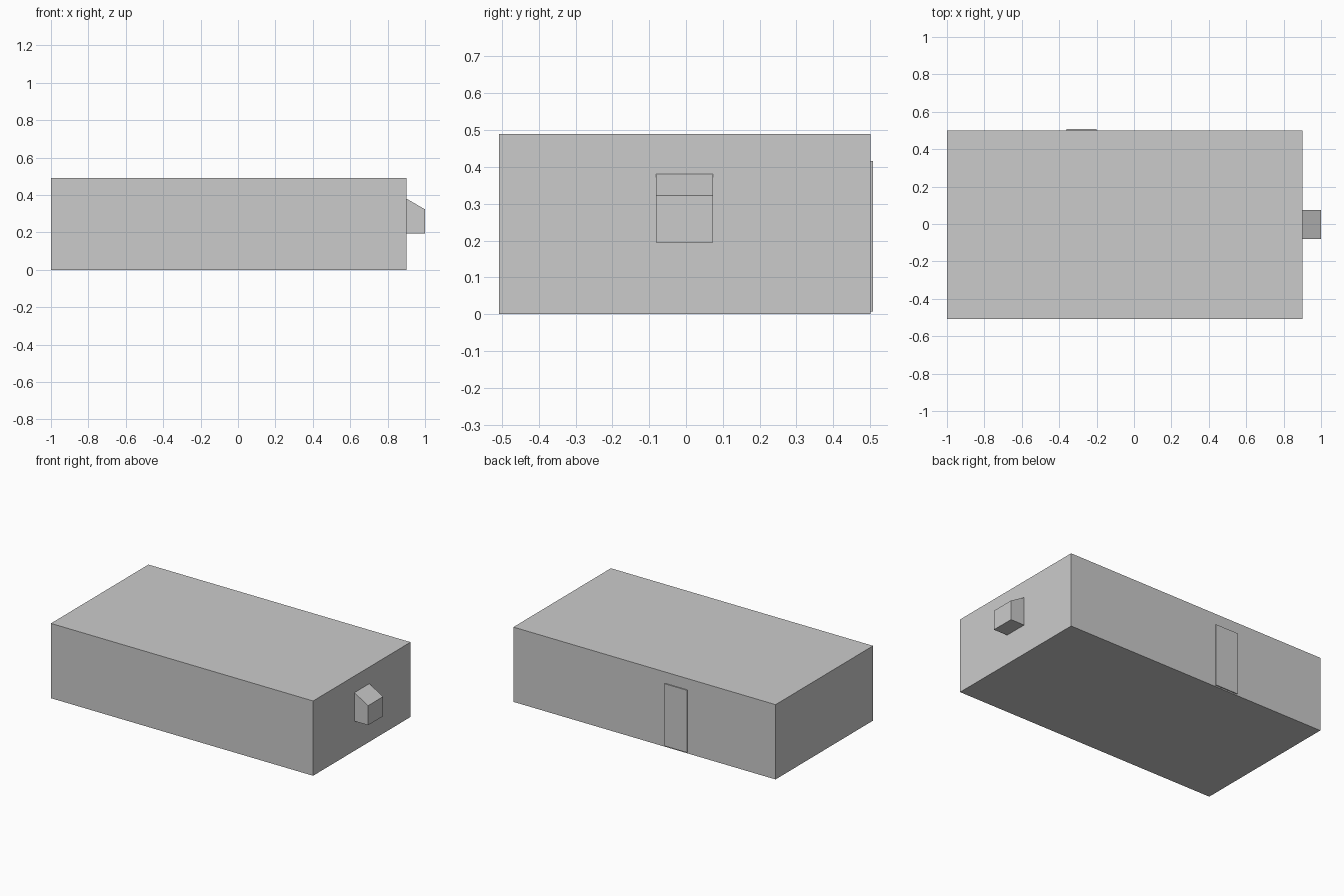
import bpy
import bmesh

if "Cube" in bpy.data.objects:
    bpy.data.objects.remove(bpy.data.objects["Cube"])


def prism(name, profile, axis_vec, place):
    """Extrude a flat profile; place maps profile points into 3D."""
    bm = bmesh.new()
    face = bm.faces.new([bm.verts.new(place(a, b)) for a, b in profile])
    ext = bmesh.ops.extrude_face_region(bm, geom=[face])
    verts = [g for g in ext["geom"] if isinstance(g, bmesh.types.BMVert)]
    bmesh.ops.translate(bm, verts=verts, vec=axis_vec)
    bmesh.ops.recalc_face_normals(bm, faces=bm.faces)
    mesh = bpy.data.meshes.new(name)
    bm.to_mesh(mesh)
    bm.free()
    obj = bpy.data.objects.new(name, mesh)
    bpy.context.collection.objects.link(obj)
    return obj


def box(name, x0, x1, y0, y1, z0, z1):
    profile = [(x0, z0), (x1, z0), (x1, z1), (x0, z1)]
    return prism(name, profile, (0, y1 - y0, 0), lambda a, b: (a, y0, b))


# Main building block
box("building_body", -1.0, 0.9, -0.508, 0.501, 0.0, 0.49)

# Thin door panel on the back wall
box("door", -0.362, -0.2, 0.501, 0.508, 0.008, 0.416)

# Wall unit with a sloping top on the right end
unit = [(0.9, 0.195), (1.0, 0.195), (1.0, 0.323), (0.9, 0.381)]
prism("wall_unit", unit, (0, 0.155, 0), lambda a, b: (a, -0.081, b))
